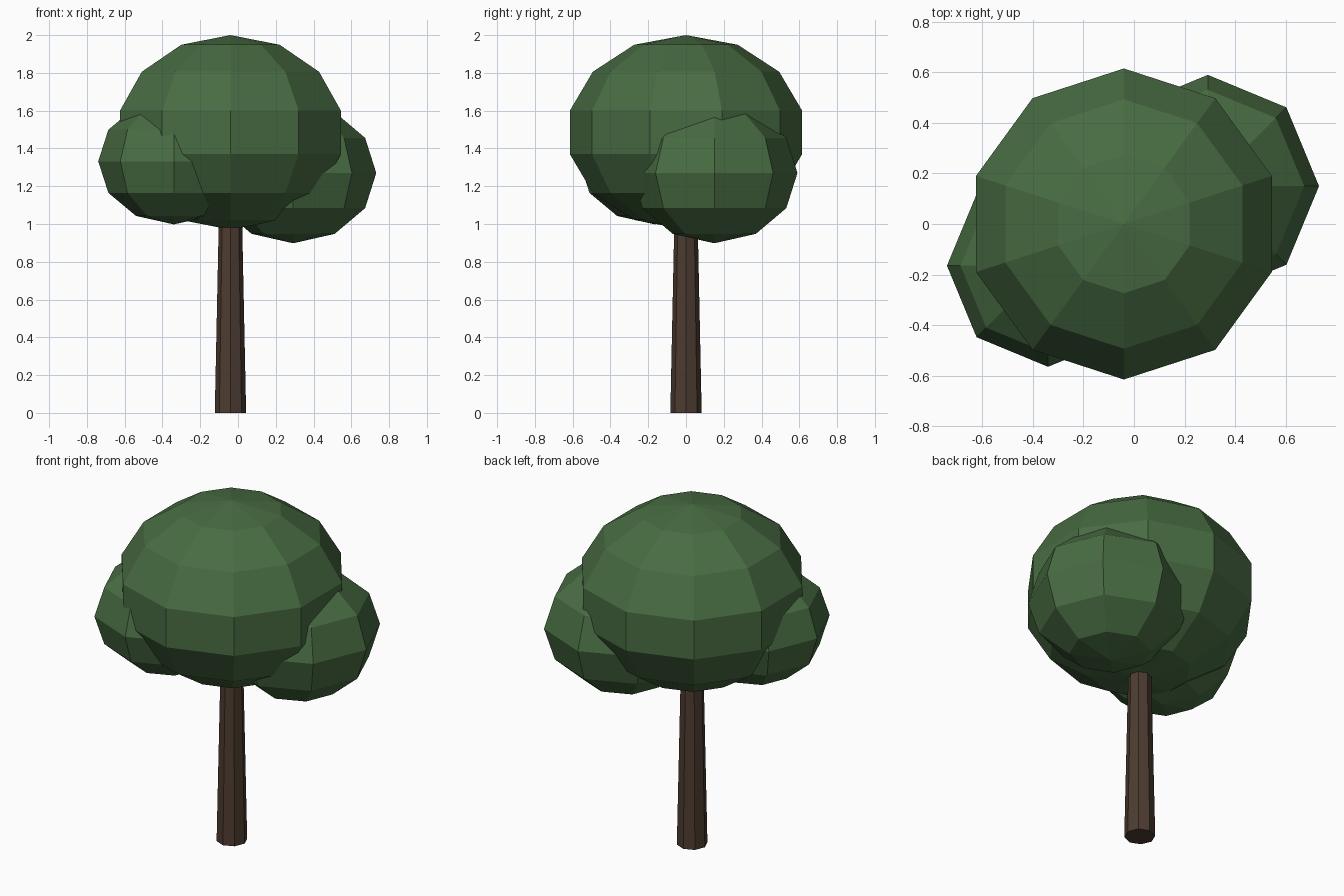
import bpy

if "Cube" in bpy.data.objects:
    bpy.data.objects.remove(bpy.data.objects["Cube"])


def material(name, rgb):
    m = bpy.data.materials.new(name)
    m.diffuse_color = (*rgb, 1)
    m.use_nodes = True
    m.node_tree.nodes["Principled BSDF"].inputs["Base Color"].default_value = m.diffuse_color
    return m


leaf = material("leaf_green", (0.065, 0.15, 0.055))
bark = material("bark_brown", (0.075, 0.045, 0.03))


def finish(name, mat):
    ob = bpy.context.object
    ob.name = name
    ob.data.materials.append(mat)
    return ob


def foliage(name, center, radius, height, segments, rings):
    bpy.ops.mesh.primitive_uv_sphere_add(
        segments=segments, ring_count=rings, radius=1, location=center)
    ob = finish(name, leaf)
    ob.scale = (radius, radius, height / 2)


# Tapered eight-sided trunk running up into the crown
TRUNK_TOP = 1.1
bpy.ops.mesh.primitive_cone_add(
    vertices=8, radius1=0.083, radius2=0.06, depth=TRUNK_TOP,
    location=(-0.04, 0, TRUNK_TOP / 2))
finish("trunk", bark)

# Large main crown and two lower side clumps
foliage("main_crown", (-0.04, 0, 1.485), 0.631, 1.03, 10, 7)
foliage("right_clump", (0.292, 0.15, 1.27), 0.44, 0.744, 8, 6)
foliage("left_clump", (-0.34, -0.165, 1.332), 0.40, 0.668, 8, 6)
